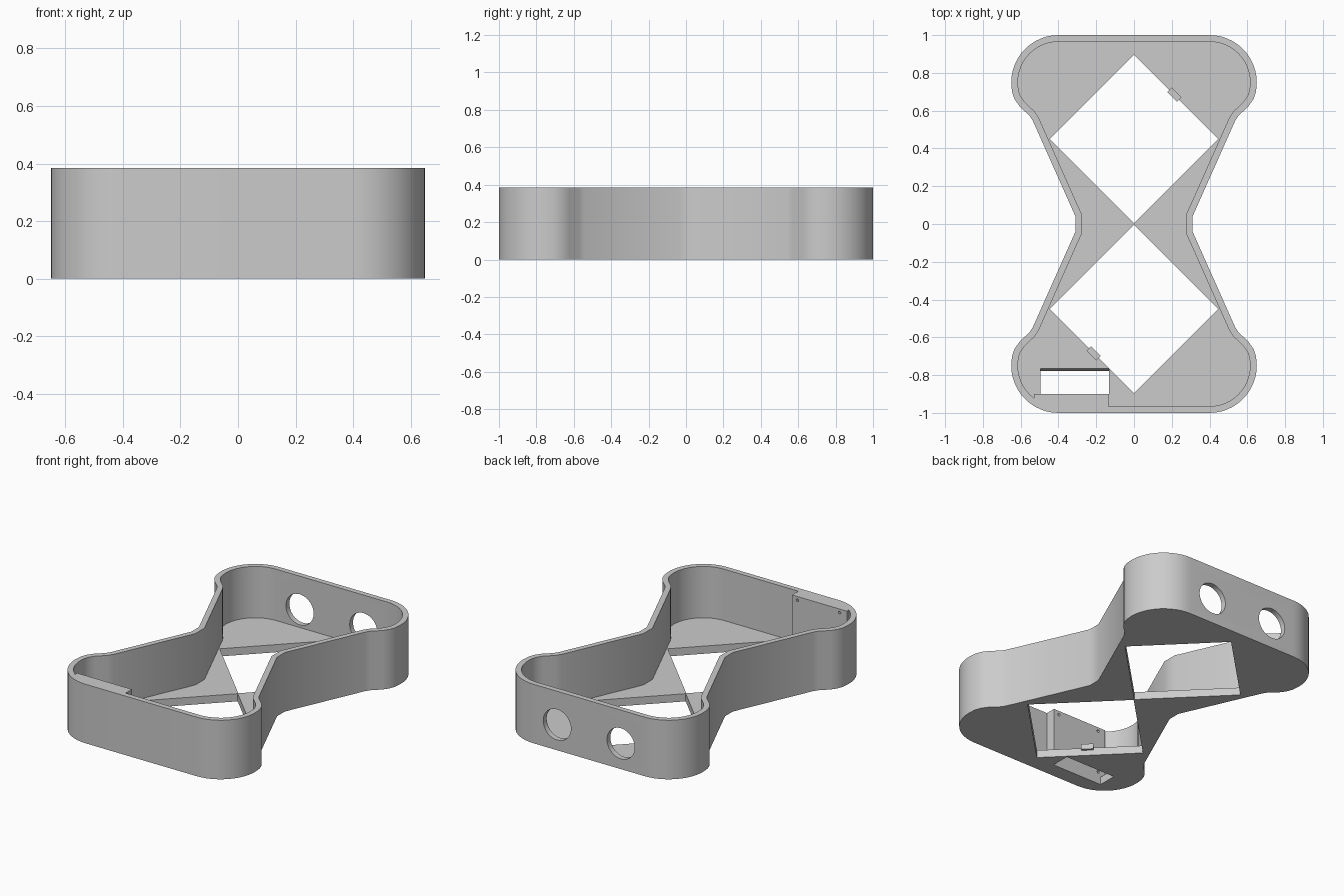
import bpy, bmesh, math
from mathutils import Vector, Matrix

cube = bpy.data.objects.get("Cube")
if cube:
    bpy.data.objects.remove(cube, do_unlink=True)

HEIGHT, FLOOR, WALL = 0.385, 0.05, 0.035

grey = bpy.data.materials.new("plain grey")
grey.use_nodes = True
grey.diffuse_color = (0.6, 0.6, 0.6, 1)
grey.node_tree.nodes["Principled BSDF"].inputs["Base Color"].default_value = (0.6, 0.6, 0.6, 1)


def finish(name, bm):
    bmesh.ops.recalc_face_normals(bm, faces=bm.faces)
    mesh = bpy.data.meshes.new(name)
    bm.to_mesh(mesh)
    bm.free()
    mesh.materials.append(grey)
    obj = bpy.data.objects.new(name, mesh)
    bpy.context.collection.objects.link(obj)
    return obj


def prism(name, points, z0, z1):
    bm = bmesh.new()
    face = bm.faces.new([bm.verts.new((p[0], p[1], z0)) for p in points])
    top = bmesh.ops.extrude_face_region(bm, geom=[face])["geom"]
    bmesh.ops.translate(bm, vec=(0, 0, z1 - z0),
                        verts=[v for v in top if isinstance(v, bmesh.types.BMVert)])
    return finish(name, bm)


def box(name, x0, x1, y0, y1, z0, z1):
    return prism(name, [(x0, y0), (x1, y0), (x1, y1), (x0, y1)], z0, z1)


def rod_y(name, x, y, z, radius, length, sides):
    bm = bmesh.new()
    bmesh.ops.create_cone(bm, cap_ends=True, segments=sides, radius1=radius,
                          radius2=radius, depth=length,
                          matrix=Matrix.Translation((x, y, z)) @ Matrix.Rotation(math.pi / 2, 4, "X"))
    return finish(name, bm)


def cut(obj, cutter):
    mod = obj.modifiers.new("cut", "BOOLEAN")
    mod.operation, mod.solver, mod.object = "DIFFERENCE", "EXACT", cutter
    bpy.context.view_layer.objects.active = obj
    bpy.ops.object.modifier_apply(modifier=mod.name)
    bpy.data.objects.remove(cutter, do_unlink=True)


def inset(points, d):
    # mitred offset of a counter-clockwise outline
    result = []
    for i, p in enumerate(points):
        a = (p - points[i - 1]).normalized()
        b = (points[(i + 1) % len(points)] - p).normalized()
        na, nb = Vector((-a.y, a.x)), Vector((-b.y, b.x))
        result.append(p + (na + nb) * d / (1 + na.dot(nb)))
    return result


# Hourglass outline: one quarter mirrored to all four
quarter = [Vector(p) for p in [(0.31, 0.04), (0.535, 0.545), (0.552, 0.572),
                               (0.605, 0.622), (0.632, 0.66), (0.646, 0.70)]]
for i in range(13):
    a = math.radians(90 * i / 12)
    quarter.append(Vector((0.4 + 0.25 * math.cos(a), 0.75 + 0.25 * math.sin(a))))
right = [Vector((p.x, -p.y)) for p in reversed(quarter)] + quarter
outline = right + [Vector((-p.x, -p.y)) for p in right]

tray = prism("tray_body", outline, 0, HEIGHT)

# Hollow inside, leaving a thick mounting block in the front wall
pocket = prism("pocket_cutter", inset(outline, WALL), FLOOR, HEIGHT + 0.1)
cut(pocket, box("block_cutter", -0.53, -0.135, -1.1, -0.9, -0.1, 0.6))
cut(tray, pocket)

# Diamond openings in the floor
for s in (-1, 1):
    c, r = s * 0.45, 0.447
    cut(tray, prism("diamond_cutter", [(r, c), (0, c + r), (-r, c), (0, c - r)], -0.1, FLOOR + 0.02))

# Floor slot with a sloping inner edge
slot = box("slot_cutter", -0.495, -0.132, -0.9, -0.78, -0.01, FLOOR + 0.01)
for v in slot.data.vertices:
    if v.co.y > -0.85 and v.co.z > 0:
        v.co.y = -0.762
cut(tray, slot)

# Round ports in the back wall, screw holes in the mounting block
for x in (-0.23, 0.23):
    cut(tray, rod_y("port_cutter", x, 1, 0.167, 0.1, 0.2, 40))
for x in (-0.478, -0.173):
    for z in (0.08, 0.36):
        cut(tray, rod_y("screw_cutter", x, -0.9, z, 0.009, 0.08, 12))

bpy.ops.object.select_all(action="DESELECT")
tray.select_set(True)
bpy.context.view_layer.objects.active = tray
bpy.ops.object.shade_smooth_by_angle(angle=math.radians(30))

# Small clips on the diamond edges
for s, name in ((1, "back_clip"), (-1, "front_clip")):
    clip = box(name, -0.036, 0.036, -0.017, 0.017, 0.035, 0.07)
    clip.location = (s * 0.214, s * 0.685, 0)
    clip.rotation_euler.z = -math.pi / 4
